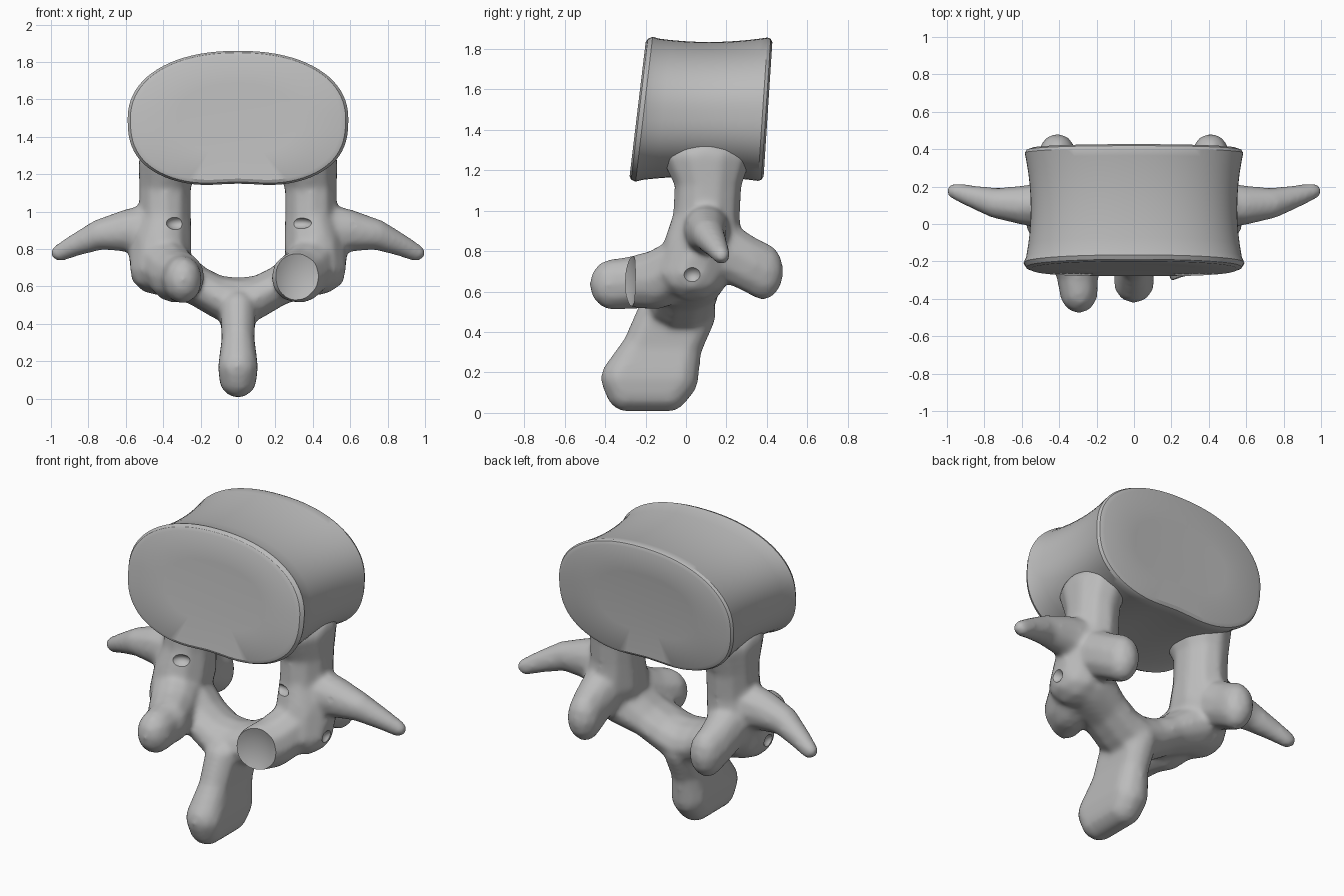
import bpy, bmesh, math
from mathutils import Matrix, Vector

if "Cube" in bpy.data.objects:
    bpy.data.objects.remove(bpy.data.objects["Cube"])

bone = bpy.data.materials.new("bone grey")
bone.use_nodes = True
bone.diffuse_color = (0.5, 0.5, 0.5, 1)
bone.node_tree.nodes["Principled BSDF"].inputs["Base Color"].default_value = (0.5, 0.5, 0.5, 1)


def add_object(name, bm):
    bmesh.ops.recalc_face_normals(bm, faces=bm.faces)
    mesh = bpy.data.meshes.new(name)
    bm.to_mesh(mesh)
    bm.free()
    mesh.materials.append(bone)
    ob = bpy.data.objects.new(name, mesh)
    bpy.context.collection.objects.link(ob)
    return ob


def smooth(ob, angle):
    bpy.ops.object.select_all(action="DESELECT")
    ob.select_set(True)
    bpy.context.view_layer.objects.active = ob
    bpy.ops.object.shade_smooth_by_angle(angle=math.radians(angle))


def bake(ob):
    """Replace the mesh by its modified version."""
    graph = bpy.context.evaluated_depsgraph_get()
    mesh = bpy.data.meshes.new_from_object(ob.evaluated_get(graph))
    ob.modifiers.clear()
    ob.data = mesh


def ball(bm, centre, radii):
    matrix = Matrix.Translation(centre) @ Matrix.Diagonal((*radii, 1))
    bmesh.ops.create_icosphere(bm, subdivisions=2, radius=1, matrix=matrix)


def chain(bm, stops, sides=(1, -1), steps=7):
    """Overlapping ellipsoids along a path; each stop is (centre, radii)."""
    for side in sides:
        for (c0, r0), (c1, r1) in zip(stops, stops[1:]):
            for i in range(steps + 1):
                c = Vector(c0).lerp(Vector(c1), i / steps)
                c.x *= side
                ball(bm, c, Vector(r0).lerp(Vector(r1), i / steps))


# Vertebral body: lofted bean outline with flared, bevelled rims
def outline(angle):
    c, s = math.cos(angle), math.sin(angle)
    p = 2 / (2.2 if s > 0 else 2.6)
    x = 0.59 * math.copysign(abs(c) ** p, c)
    z = 0.365 * math.copysign(abs(s) ** p, s)
    if s < 0:
        z += 0.02 * math.exp(-(x / 0.17) ** 2)
    return x, z


def body_ring(bm, depth, scale):
    ring = []
    for i in range(80):
        x, z = outline(math.tau * i / 80)
        x, z = x * scale, z * (1 + (scale - 1) * 1.1)
        front, back = -0.24 + 0.12 * z, 0.405 + 0.065 * z
        ring.append(bm.verts.new((x, front + (back - front) * depth, 1.495 + z)))
    return ring


bm = bmesh.new()
loops = [(0.012, 0.55), (0, 0.93), (0.015, 0.975), (0.05, 1)]
loops += [(t / 10, 0.935 + 0.26 * (t / 10 - 0.5) ** 2) for t in range(1, 10)]
loops += [(0.96, 0.99), (0.985, 0.975), (1, 0.93), (0.985, 0.55)]
rings = [body_ring(bm, *loop) for loop in loops]
for a, b in zip(rings, rings[1:]):
    for i in range(80):
        j = (i + 1) % 80
        bm.faces.new((a[i], a[j], b[j], b[i]))
bm.faces.new(rings[0])
bm.faces.new(rings[-1])
smooth(add_object("vertebral_body", bm), 32)

# Neural arch: all processes are blended into one skin
bm = bmesh.new()

# Pedicles, flaring where they meet the body
chain(bm, [((0.37, 0.1, 1.27), (0.17, 0.23, 0.1)),
           ((0.39, 0.11, 1.13), (0.145, 0.17, 0.1)),
           ((0.39, 0.1, 0.97), (0.145, 0.17, 0.12)),
           ((0.41, 0.08, 0.82), (0.17, 0.2, 0.14)),
           ((0.42, 0.03, 0.69), (0.165, 0.18, 0.14))])

# Transverse processes
chain(bm, [((0.44, 0.1, 0.9), (0.14, 0.13, 0.15)),
           ((0.58, 0.1, 0.9), (0.11, 0.11, 0.12)),
           ((0.73, 0.11, 0.88), (0.09, 0.085, 0.085)),
           ((0.87, 0.15, 0.82), (0.07, 0.06, 0.06)),
           ((0.95, 0.175, 0.78), (0.055, 0.045, 0.048))])

# Rear articular processes
chain(bm, [((0.42, 0.15, 0.82), (0.13, 0.14, 0.15)),
           ((0.42, 0.3, 0.74), (0.11, 0.12, 0.14)),
           ((0.41, 0.38, 0.7), (0.1, 0.105, 0.145))])

# Front articular processes; the left one is shorter
chain(bm, [((0.41, 0.02, 0.74), (0.15, 0.15, 0.15)),
           ((0.34, -0.14, 0.66), (0.14, 0.14, 0.15)),
           ((0.3, -0.24, 0.65), (0.125, 0.12, 0.135))])
chain(bm, [((0.31, -0.2, 0.65), (0.12, 0.12, 0.135)),
           ((0.295, -0.36, 0.635), (0.105, 0.12, 0.13))], sides=(-1,))

# Outer knobs beneath the transverse processes
chain(bm, [((0.46, 0.06, 0.76), (0.13, 0.13, 0.1)),
           ((0.48, 0.03, 0.67), (0.09, 0.1, 0.08))])

# Laminae
chain(bm, [((0.37, 0.04, 0.69), (0.12, 0.18, 0.15)),
           ((0.22, 0, 0.605), (0.1, 0.17, 0.11)),
           ((0.1, -0.02, 0.54), (0.09, 0.17, 0.12)),
           ((0, -0.02, 0.51), (0.08, 0.17, 0.14))])

# Spinous process: a thick sheet of chains from front edge to back edge
for k in range(5):
    t = k / 4
    chain(bm, [((0, -0.15 + 0.2 * t, 0.48), (0.1, 0.1, 0.1)),
               ((0, -0.22 + 0.2 * t, 0.32), (0.092, 0.1, 0.1)),
               ((0, -0.31 + 0.26 * t, 0.17), (0.112, 0.115, 0.115)),
               ((0, -0.29 + 0.2 * t, 0.112), (0.105, 0.11, 0.11))], sides=(1,))

arch = add_object("neural_arch", bm)
remesh = arch.modifiers.new("blend", "REMESH")
remesh.mode = "VOXEL"
remesh.voxel_size = 0.014
relax = arch.modifiers.new("relax", "SMOOTH")
relax.factor = 0.5
relax.iterations = 14
bake(arch)


# Facets and notches cut into the arch
def cut(centre, radii):
    cutter_bm = bmesh.new()
    matrix = Matrix.Translation(centre) @ Matrix.Diagonal((*radii, 1))
    bmesh.ops.create_icosphere(cutter_bm, subdivisions=4, radius=1, matrix=matrix)
    cutter = add_object("facet_cutter", cutter_bm)
    cutter.hide_render = True
    mod = arch.modifiers.new("facet", "BOOLEAN")
    mod.operation = "DIFFERENCE"
    mod.solver = "EXACT"
    mod.object = cutter
    return cutter


cutters = [cut((0.36, -0.46, 0.66), (0.23, 0.22, 0.3)),
           cut((0.67, -0.1, 0.99), (0.17, 0.12, 0.19)),
           cut((0.64, 0.03, 0.68), (0.09, 0.06, 0.055)),
           cut((-0.64, 0.03, 0.68), (0.09, 0.06, 0.055)),
           cut((0.32, -0.09, 0.94), (0.075, 0.06, 0.035)),
           cut((-0.32, -0.09, 0.94), (0.065, 0.06, 0.04))]
bake(arch)
for cutter in cutters:
    bpy.data.objects.remove(cutter)
smooth(arch, 40)
